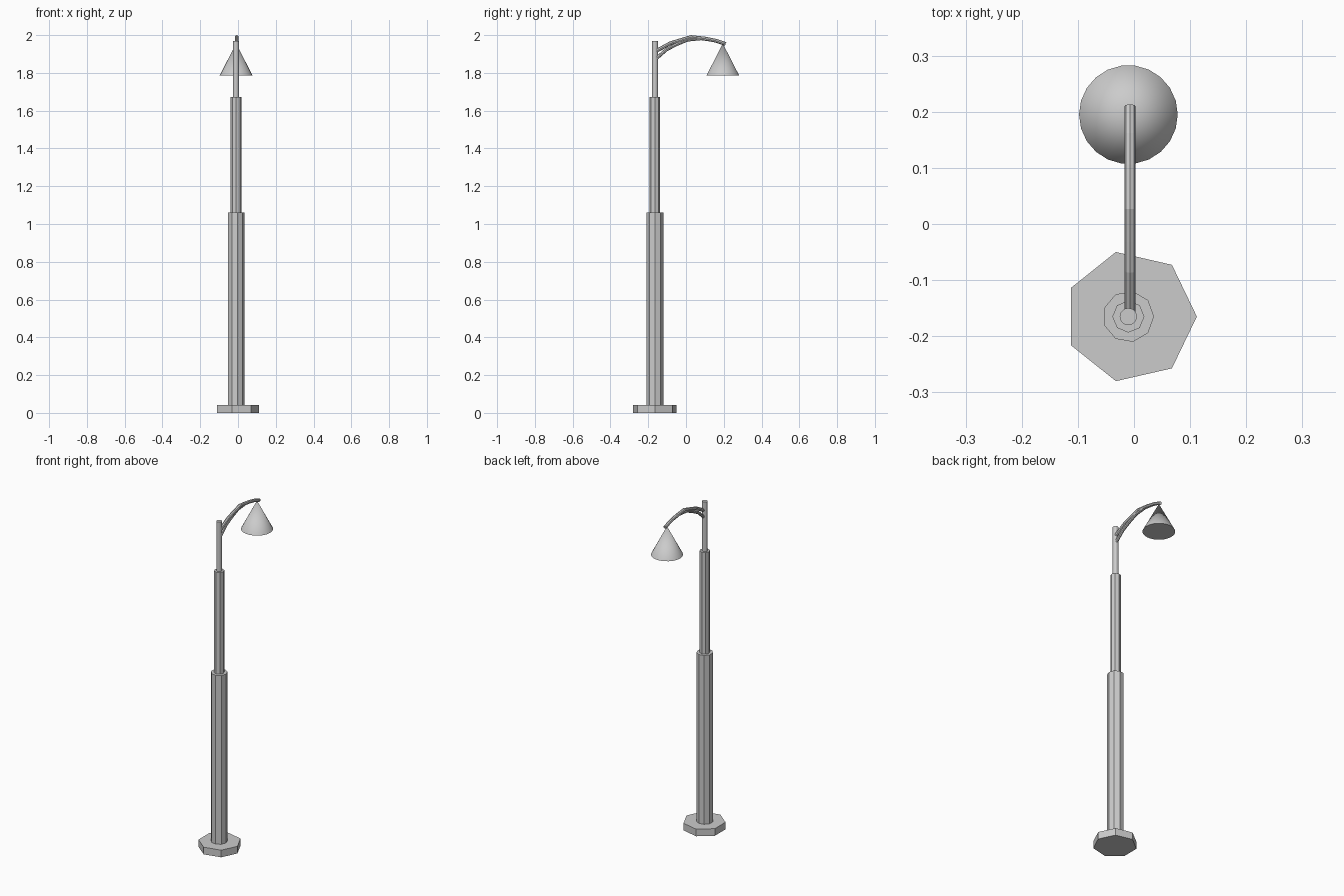
import bpy
from math import pi
from mathutils import Vector

if "Cube" in bpy.data.objects:
    bpy.data.objects.remove(bpy.data.objects["Cube"])

PX, PY = -0.01, -0.165   # pole axis


def prism(name, sides, r, z0, z1, x=PX, y=PY, r_top=None):
    # closed n-gon prism or cone with its first corner on +x
    top = r if r_top is None else r_top
    bpy.ops.mesh.primitive_cone_add(vertices=sides, radius1=r, radius2=top, depth=z1 - z0)
    ob = bpy.context.object
    ob.name = name
    me = ob.data
    # default first corner is on +y: turn it onto +x
    for v in me.vertices:
        vx, vy, vz = v.co
        v.co = (vy + x, -vx + y, vz + (z0 + z1) / 2)
    ob.location = (0, 0, 0)
    return ob


def arm(name, pts, r, x, sides=8):
    # bent tube in the yz plane, with mitred rings and closed ends
    P = [Vector((x, y, z)) for y, z in pts]
    X = Vector((1, 0, 0))
    verts, faces = [], []
    from math import cos, sin
    for i, p in enumerate(P):
        t = (P[min(i + 1, len(P) - 1)] - P[max(i - 1, 0)]).normalized()
        n = X.cross(t)
        verts += [p + r * (cos(2 * pi * k / sides) * X + sin(2 * pi * k / sides) * n)
                  for k in range(sides)]
    for i in range(len(P) - 1):
        for k in range(sides):
            a, b = i * sides + k, i * sides + (k + 1) % sides
            faces.append((a, b, b + sides, a + sides))
    faces.append(tuple(reversed(range(sides))))
    faces.append(tuple(range(len(verts) - sides, len(verts))))
    me = bpy.data.meshes.new(name)
    me.from_pydata(verts, [], faces)
    ob = bpy.data.objects.new(name, me)
    bpy.context.collection.objects.link(ob)
    return ob


# base and stepped pole
prism("base_plate", 7, 0.118, 0, 0.043, x=-0.006)
prism("lower_pole", 9, 0.0457, 0.04, 1.06)
prism("middle_pole", 8, 0.0285, 1.05, 1.672)
prism("upper_pole", 12, 0.0155, 1.66, 1.97)

# curved arm and the brace below it
arm("upper_arm", [(-0.162, 1.914), (-0.083, 1.957), (-0.03, 1.973), (0.027, 1.99),
                  (0.105, 1.981), (0.16, 1.97), (0.21, 1.953)], 0.01, -0.007)
arm("lower_arm", [(-0.162, 1.872), (-0.104, 1.923), (-0.05, 1.951), (0.008, 1.975),
                  (0.08, 1.982), (0.13, 1.975)], 0.009, -0.008)

# conical lamp shade
shade = prism("lamp_shade", 22, 0.088, 1.785, 1.955, y=0.195, r_top=0)
bpy.ops.object.shade_smooth_by_angle(angle=pi / 6)
